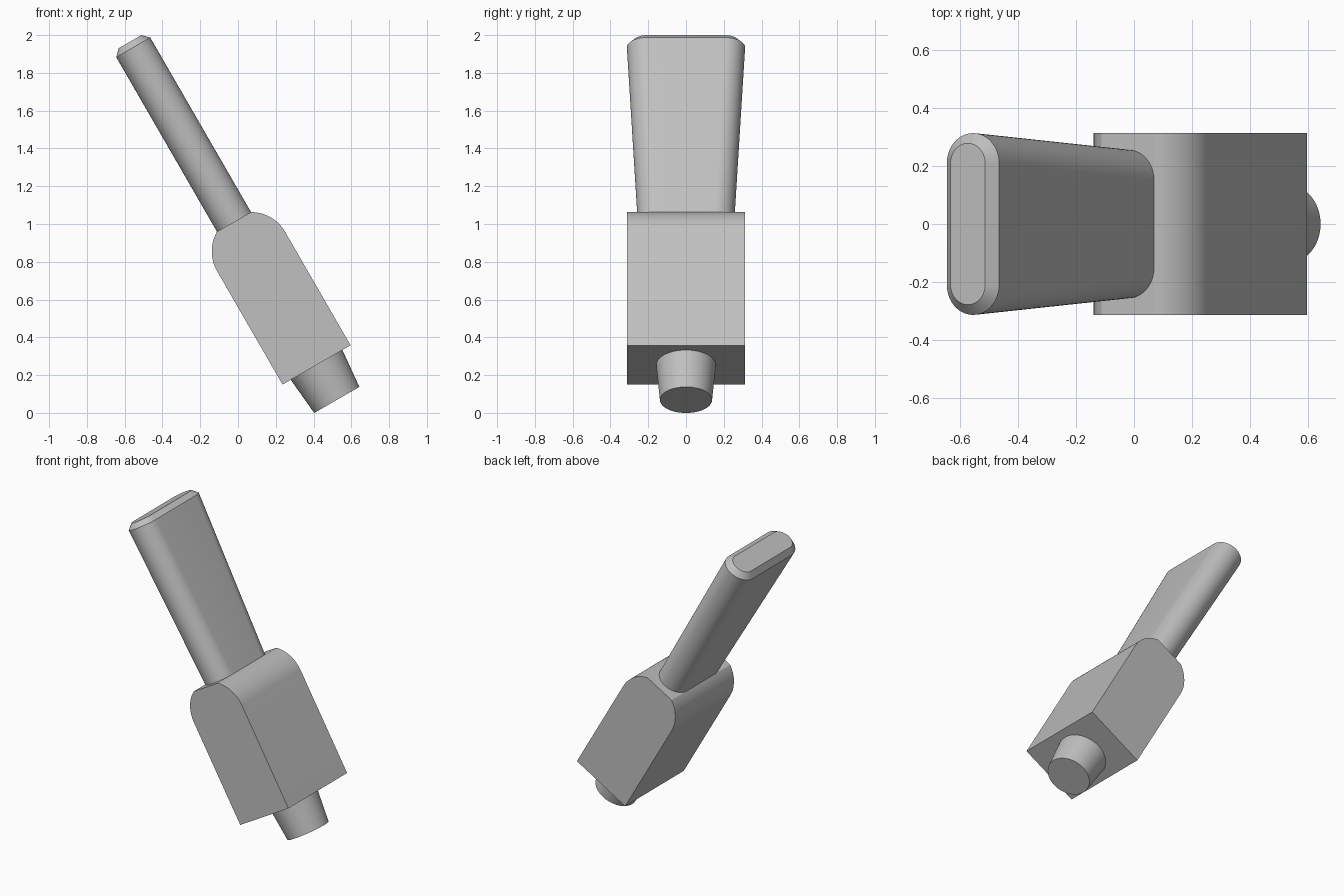
import bpy, math
from math import sin, cos, radians
from mathutils import Matrix

cube = bpy.data.objects.get("Cube")
if cube:
    bpy.data.objects.remove(cube, do_unlink=True)

# One plain grey for every part
grey = bpy.data.materials.new("light_grey")
grey.use_nodes = True
grey.diffuse_color = (0.527, 0.527, 0.527, 1)
grey.node_tree.nodes["Principled BSDF"].inputs["Base Color"].default_value = grey.diffuse_color

# Local origin is the socket centre, local z runs along the tilted lever
TILT = Matrix.Translation((0.069, 0, 0.855)) @ Matrix.Rotation(radians(-30), 4, "Y")
WIDTH = 0.208          # body width, also the socket-end radius
R = WIDTH / 2          # half thickness of the handle
BASE = -0.694          # underside of the body
FLAT = WIDTH * cos(radians(30))   # flat top where the handle enters


def loft(name, rings):
    """Skin a list of equal-sized rings and cap both ends."""
    n = len(rings[0])
    faces = [tuple(reversed(range(n))), tuple(range((len(rings) - 1) * n, len(rings) * n))]
    for k in range(len(rings) - 1):
        for i in range(n):
            j = (i + 1) % n
            faces.append((k * n + i, k * n + j, k * n + n + j, k * n + n + i))
    mesh = bpy.data.meshes.new(name)
    mesh.from_pydata([p for ring in rings for p in ring], [], faces)
    mesh.transform(TILT)
    mesh.materials.append(grey)
    obj = bpy.data.objects.new(name, mesh)
    bpy.context.collection.objects.link(obj)
    return obj


def activate(obj):
    bpy.ops.object.select_all(action="DESELECT")
    obj.select_set(True)
    bpy.context.view_layer.objects.active = obj


def slot_ring(z, half_length, radius):
    """Slot outline: two half circles joined by straight sides."""
    pts = []
    for side in (1, -1):
        for i in range(25):
            a = math.pi * i / 24
            pts.append((side * radius * cos(a),
                        side * (half_length - radius + radius * sin(a)), z))
    return pts


def disc_ring(z, radius, n=64):
    return [(radius * cos(math.tau * i / n), radius * sin(math.tau * i / n), z) for i in range(n)]


def bore_ring(y, radius, n=64):
    return [(radius * sin(math.tau * i / n), y, radius * cos(math.tau * i / n)) for i in range(n)]


# Body: block with rounded shoulders and a flat top
right = [(WIDTH, BASE)] + [(WIDTH * cos(radians(a)), WIDTH * sin(radians(a)))
                           for a in range(0, 61, 4)]
outline = right + [(-x, z) for x, z in reversed(right)]
body = loft("body", [[(x, y, z) for x, z in outline] for y in (0.313, -0.313)])

# Blind round socket in the front face
cutter = loft("socket_cutter", [bore_ring(0.15, 0.118), bore_ring(-0.4, 0.118)])
cutter.hide_render = True
cut = body.modifiers.new("socket", "BOOLEAN")
cut.operation = "DIFFERENCE"
cut.solver = "EXACT"
cut.object = cutter
activate(body)
bpy.ops.object.modifier_apply(modifier="socket")
bpy.data.objects.remove(cutter, do_unlink=True)

# Handle: tapered paddle with a chamfered end
handle = loft("handle", [slot_ring(FLAT - 0.01, 0.255, R),
                         slot_ring(1.247, 0.313, R),
                         slot_ring(1.282, 0.278, R - 0.035)])

# Peg: short tapered pin under the body
peg = loft("peg", [disc_ring(BASE - 0.214, 0.138), disc_ring(BASE + 0.002, 0.158)])

for part in (body, handle, peg):
    activate(part)
    bpy.ops.object.shade_smooth_by_angle(angle=radians(20))
